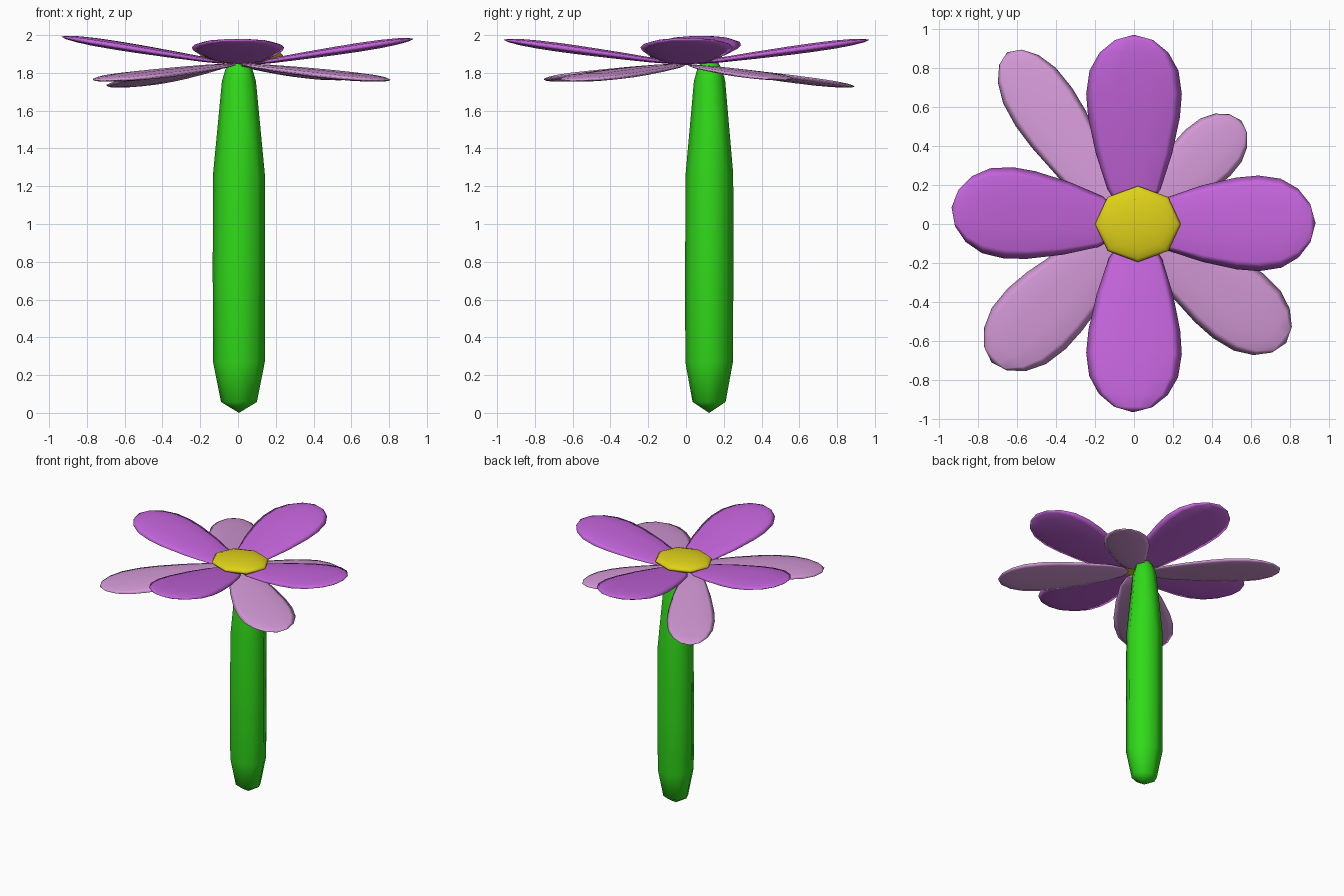
import bpy
import bmesh
from math import cos, sin, pi
from mathutils import Vector

if "Cube" in bpy.data.objects:
    bpy.data.objects.remove(bpy.data.objects["Cube"])


def material(name, rgb):
    m = bpy.data.materials.new(name)
    m.use_nodes = True
    m.diffuse_color = (*rgb, 1)
    m.node_tree.nodes["Principled BSDF"].inputs["Base Color"].default_value = (*rgb, 1)
    return m


purple = material("purple", (0.56, 0.13, 0.72))
pink = material("pale_pink", (0.66, 0.32, 0.68))
yellow = material("yellow", (0.74, 0.64, 0.01))
green = material("green", (0.03, 0.70, 0.01))


def loft(name, start, end, profile, sides, flat, mat):
    """Closed body along an axis; profile holds (fraction, half width)."""
    start, end = Vector(start), Vector(end)
    axis = end - start
    side = axis.cross(Vector((0, 0, 1)))
    side = side.normalized() if side.length > 0.01 else Vector((1, 0, 0))
    up = side.cross(axis).normalized()
    bm = bmesh.new()
    rings = []
    for t, r in profile:
        c = start + axis * t
        rings.append([bm.verts.new(c + side * r * cos(2 * pi * i / sides)
                                   + up * r * flat * sin(2 * pi * i / sides))
                      for i in range(sides)])
    first, last = bm.verts.new(start), bm.verts.new(end)
    for i in range(sides):
        j = (i + 1) % sides
        for a, b in zip(rings, rings[1:]):
            bm.faces.new((a[i], a[j], b[j], b[i]))
        bm.faces.new((first, rings[0][j], rings[0][i]))
        bm.faces.new((last, rings[-1][i], rings[-1][j]))
    bmesh.ops.recalc_face_normals(bm, faces=bm.faces)
    for f in bm.faces:
        f.smooth = True
    me = bpy.data.meshes.new(name)
    bm.to_mesh(me)
    bm.free()
    me.materials.append(mat)
    ob = bpy.data.objects.new(name, me)
    bpy.context.collection.objects.link(ob)
    return ob


# Stem
loft("stem", (0.005, 0.122, 0), (0.005, 0.125, 1.93),
     [(0.03, 0.095), (0.14, 0.137), (0.40, 0.139), (0.655, 0.137),
      (0.91, 0.09), (0.945, 0.07)], 8, 0.92, green)

# Flower centre
bpy.ops.mesh.primitive_uv_sphere_add(segments=8, ring_count=8, radius=1,
                                     location=(0.02, 0, 1.892))
centre = bpy.context.object
centre.name = "flower_centre"
centre.scale = (0.22, 0.195, 0.047)
centre.data.materials.append(yellow)
bpy.ops.object.shade_smooth()

# Petals: outline shared by both layers, scaled by half width
outline = [(0.03, 0.28), (0.14, 0.56), (0.34, 0.8), (0.54, 0.96), (0.67, 1.0),
           (0.8, 0.93), (0.9, 0.72), (0.97, 0.4)]


def petal(name, start, tip, width, mat):
    loft(name, start, tip, [(t, r * width) for t, r in outline], 10, 0.1, mat)


# Upper petals
petal("upper_petal_back", (0, 0.05, 1.85), (0, 0.97, 1.975), 0.245, purple)
petal("upper_petal_front", (0.01, -0.05, 1.85), (-0.005, -0.965, 1.975), 0.245, purple)
petal("upper_petal_left", (0.05, 0, 1.845), (0.93, 0.005, 1.98), 0.245, purple)
petal("upper_petal_right", (-0.05, 0, 1.85), (-0.935, 0.085, 1.992), 0.235, purple)

# Lower petals
petal("lower_petal_back_right", (-0.08, 0.03, 1.84), (-0.65, 0.88, 1.725), 0.175, pink)
petal("lower_petal_back_left", (0.03, 0.03, 1.84), (0.55, 0.53, 1.765), 0.165, pink)
petal("lower_petal_front_right", (-0.03, -0.03, 1.845), (-0.73, -0.71, 1.76), 0.215, pink)
petal("lower_petal_front_left", (0.03, -0.03, 1.845), (0.78, -0.61, 1.76), 0.21, pink)
